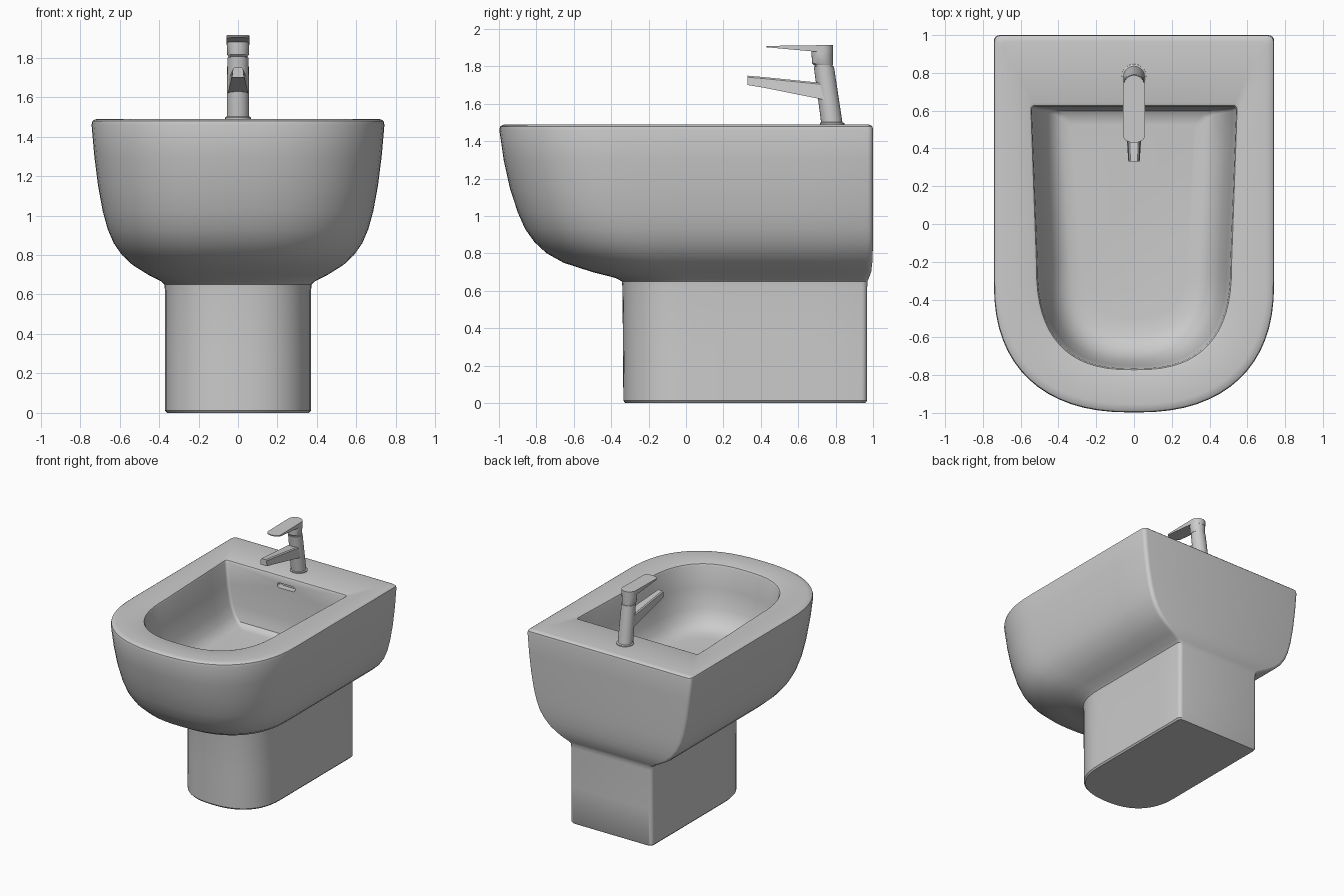
import bpy, bmesh, math
from mathutils import Vector

if "Cube" in bpy.data.objects:
    bpy.data.objects.remove(bpy.data.objects["Cube"])


def loft(name, rings, angle=35):
    """Closed skin through rings that share a point count, capped at both ends."""
    bm = bmesh.new()
    vs = [[bm.verts.new(p) for p in ring] for ring in rings]
    n = len(vs[0])
    for a, b in zip(vs, vs[1:]):
        for i in range(n):
            j = (i + 1) % n
            bm.faces.new((a[i], a[j], b[j], b[i]))
    bm.faces.new(vs[0][::-1])
    bm.faces.new(vs[-1])
    bmesh.ops.recalc_face_normals(bm, faces=bm.faces[:])
    me = bpy.data.meshes.new(name)
    bm.to_mesh(me)
    bm.free()
    ob = bpy.data.objects.new(name, me)
    bpy.context.collection.objects.link(ob)
    smooth(ob, angle)
    return ob


def smooth(ob, angle):
    bpy.ops.object.select_all(action='DESELECT')
    ob.select_set(True)
    bpy.context.view_layer.objects.active = ob
    bpy.ops.object.shade_smooth_by_angle(angle=math.radians(angle))


def d_ring(z, w, front, back, c, n=2.4, r=0.03, wb=None):
    """D outline: square back with small corner radius, superellipse front."""
    wb = wb or w
    half = []
    for k in range(5):
        a = math.pi / 2 * (1 - k / 4)
        half.append((wb - r + r * math.cos(a), back - r + r * math.sin(a)))
    for t in (0.25, 0.5, 0.75):
        half.append((wb + (w - wb) * t, back - r + (c - back + r) * t))
    for k in range(17):
        a = math.pi / 2 * k / 16
        half.append((w * max(math.cos(a), 0) ** (2 / n) if k < 16 else 0,
                     c - (c - front) * math.sin(a) ** (2 / n)))
    pts = half + [(-x, y) for x, y in half[-2::-1]]
    return [(x, y, z) for x, y in pts]


def circle(y, z, r, n=24):
    return [(r * math.cos(2 * math.pi * i / n), y + r * math.sin(2 * math.pi * i / n), z)
            for i in range(n)]


# Pedestal and bowl exterior: z, half width, front, back, start of front curve
outer = [
    (0.0, .36, -.325, .96, .03), (.012, .37, -.335, .967, .03),
    (.3, .37, -.337, .968, .03), (.62, .37, -.34, .969, .03),
    (.65, .373, -.343, .97, .03), (.668, .392, -.375, .978, .02),
    (.70, .455, -.50, .99, -.04), (.75, .535, -.655, .996, -.12),
    (.80, .588, -.745, .998, -.18), (.86, .63, -.81, 1.0, -.22),
    (.93, .66, -.86, 1.0, -.25), (1.02, .685, -.90, 1.0, -.27),
    (1.15, .709, -.942, 1.0, -.28), (1.3, .728, -.975, 1.0, -.29),
    (1.46, .742, -.998, 1.0, -.30), (1.478, .738, -.994, .997, -.30),
    (1.487, .725, -.98, .987, -.30), (1.49, .70, -.955, .965, -.30),
]
# Basin interior: z, back half width, half width, front, back
inner = [
    (1.49, .555, .53, -.785, .64), (1.485, .546, .517, -.772, .628),
    (1.47, .541, .51, -.765, .621), (1.3, .522, .49, -.75, .616),
    (1.15, .49, .455, -.72, .611), (1.07, .455, .42, -.68, .606),
    (1.03, .42, .38, -.63, .598), (1.012, .385, .34, -.58, .575),
    (1.005, .33, .28, -.5, .53),
]
rings = [d_ring(z, w, f, b, c) for z, w, f, b, c in outer]
rings += [d_ring(z, w, f, b, -.2, 2.6, .02, wb) for z, wb, w, f, b in inner]
bowl = loft("bidet_body", rings)

# Overflow slot cut into the back wall of the basin
slot = []
for y in (.58, .67):
    ring = []
    for i in range(20):
        a = 2 * math.pi * (i + .5) / 20
        x = .02 * math.cos(a)
        ring.append((x + math.copysign(.06, x), y, 1.41 + .02 * math.sin(a)))
    slot.append(ring)
cutter = loft("overflow_cutter", slot)
mod = bowl.modifiers.new("overflow", 'BOOLEAN')
mod.object = cutter
mod.operation = 'DIFFERENCE'
mod.solver = 'EXACT'
bpy.context.view_layer.objects.active = bowl
bpy.ops.object.modifier_apply(modifier=mod.name)
bpy.data.objects.remove(cutter)
smooth(bowl, 35)

# Leaning tap stem with small base flare
loft("tap_stem", [circle(.782, 1.487, .065), circle(.781, 1.497, .065),
                  circle(.779, 1.502, .057), circle(.737, 1.80, .054)])
# Narrow joint and swivel head
loft("tap_joint", [circle(.738, 1.79, .048), circle(.733, 1.83, .048)])
loft("tap_head", [circle(.735, 1.806, .05), circle(.73, 1.815, .055),
                  circle(.728, 1.865, .057), circle(.728, 1.892, .057)])

# Lever: tapering plate with rounded ends
plan = []
for i in range(13):
    a = math.pi * i / 12
    plan.append((.057 * math.cos(a), .73 + .057 * math.sin(a)))
for i in range(13):
    a = math.pi + math.pi * i / 12
    plan.append((.057 * math.cos(a), .465 + .035 * math.sin(a)))
loft("tap_lever", [
    [(x, y, 1.902 - (y - .43) * .09) for x, y in plan],
    [(x, y, 1.909 + (y - .43) * .014) for x, y in plan],
])


# Spout: rounded top cross-section tapering toward the tip
def spout_ring(y, top, bottom, wt, wb):
    b = .008
    half = [(wb, bottom), (wt, top - b), (wt - b, top)]
    return [(x, y, z) for x, z in half] + [(-x, y, z) for x, z in half[::-1]]


loft("tap_spout", [spout_ring(.33, 1.75, 1.70, .026, .03),
                   spout_ring(.42, 1.742, 1.685, .03, .036),
                   spout_ring(.76, 1.708, 1.617, .045, .052)])
